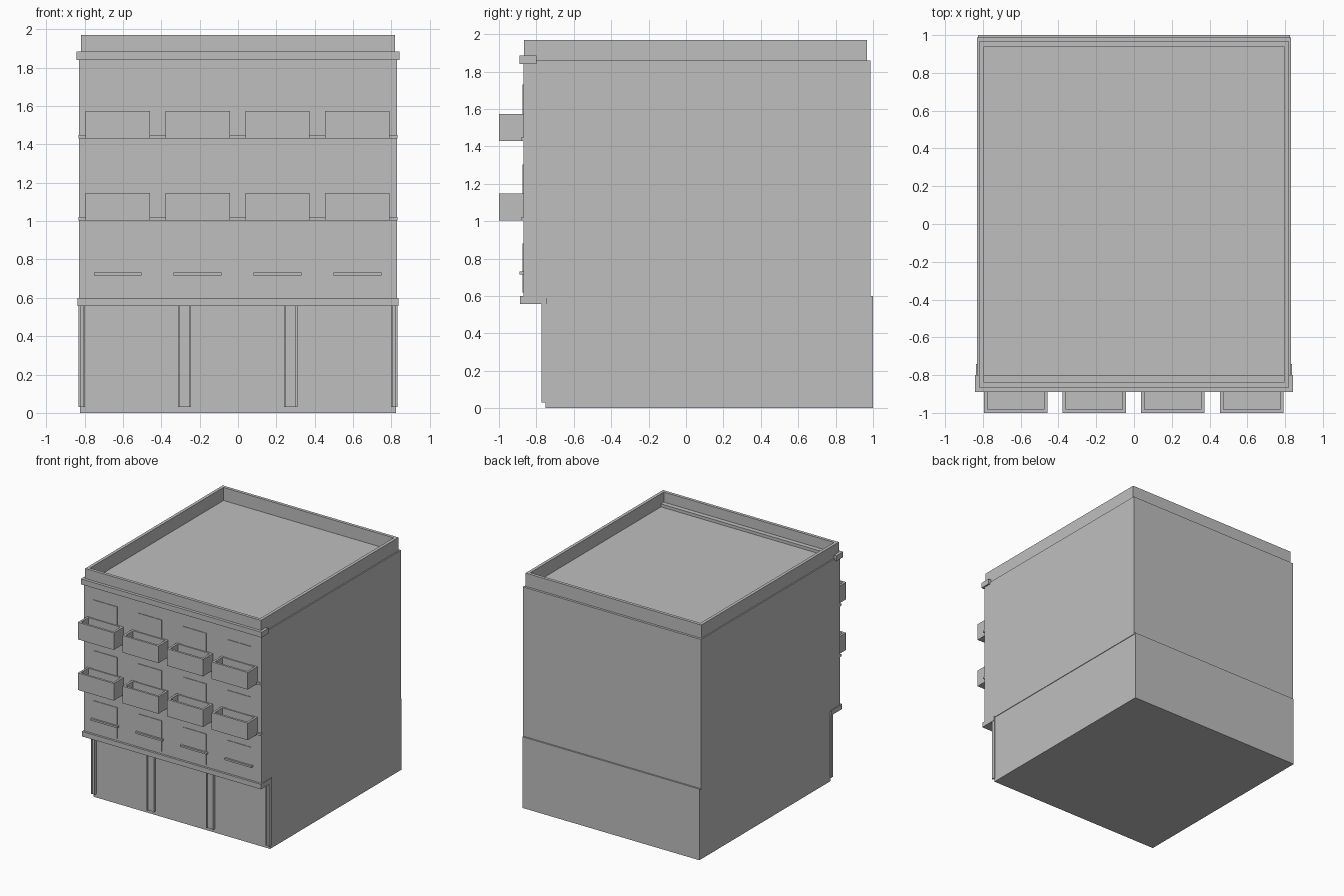
import bpy
import bmesh

cube = bpy.data.objects.get("Cube")
if cube:
    bpy.data.objects.remove(cube, do_unlink=True)

stone = bpy.data.materials.new("plain grey")
stone.use_nodes = True
GREY = (0.52, 0.52, 0.52, 1)
stone.diffuse_color = GREY
stone.node_tree.nodes["Principled BSDF"].inputs["Base Color"].default_value = GREY


def box(name, x, y, z, rim=0, depth=0):
    """Box between (low, high) pairs; a rim hollows the top to the given depth."""
    bm = bmesh.new()
    bmesh.ops.create_cube(bm, size=1)
    for v in bm.verts:
        v.co = [r[0] if c < 0 else r[1] for c, r in zip(v.co, (x, y, z))]
    bm.normal_update()
    if rim:
        top = max(bm.faces, key=lambda f: f.calc_center_median().z)
        bmesh.ops.inset_region(bm, faces=[top], thickness=rim)
        inner = bmesh.ops.extrude_face_region(bm, geom=[top])["geom"]
        bmesh.ops.delete(bm, geom=[top], context='FACES_ONLY')
        verts = [g for g in inner if isinstance(g, bmesh.types.BMVert)]
        bmesh.ops.translate(bm, verts=verts, vec=(0, 0, -depth))
        bmesh.ops.recalc_face_normals(bm, faces=bm.faces)
    mesh = bpy.data.meshes.new(name)
    bm.to_mesh(mesh)
    bm.free()
    mesh.materials.append(stone)
    obj = bpy.data.objects.new(name, mesh)
    bpy.context.collection.objects.link(obj)
    return obj


# Main masses: set-back ground floor, upper storeys, parapet around the roof
box("ground_floor", (-0.825, 0.825), (-0.75, 1.0), (0, 0.6))
box("upper_storeys", (-0.83, 0.83), (-0.87, 0.987), (0.59, 1.858))
box("roof_parapet", (-0.82, 0.82), (-0.865, 0.967), (1.85, 1.97), rim=0.037, depth=0.11)

# Front bands
box("cornice", (-0.843, 0.843), (-0.89, -0.80), (1.84, 1.885))
box("belt_course", (-0.836, 0.836), (-0.888, -0.742), (0.558, 0.6))

# Ground floor pilasters with raised edges
for i, (a, b) in enumerate([(-0.832, -0.797), (-0.313, -0.245), (0.241, 0.309), (0.797, 0.832)]):
    box(f"pilaster_{i}", (a, b), (-0.764, -0.742), (0.03, 0.58))
    for side, x in (("right", a), ("left", b - 0.01)):
        box(f"pilaster_edge_{side}_{i}", (x, x + 0.01), (-0.772, -0.742), (0.03, 0.58))

# Window bays
for i in range(4):
    c = -0.627 + i * 0.4165
    box(f"lower_window_{i}", (c - 0.11, c + 0.11), (-0.875, -0.86), (0.62, 0.88))
    box(f"lower_sill_{i}", (c - 0.125, c + 0.125), (-0.89, -0.86), (0.716, 0.731))
    for j, z in enumerate((1.003, 1.43)):
        box(f"upper_window_{i}_{j}", (c - 0.11, c + 0.11), (-0.875, -0.86), (z, z + 0.3))
        box(f"balcony_{i}_{j}", (c - 0.168, c + 0.168), (-1.0, -0.865), (z, z + 0.144),
            rim=0.026, depth=0.12)

# Ledges running behind the balconies
for j, z in enumerate((1.003, 1.43)):
    box(f"storey_ledge_{j}", (-0.832, 0.832), (-0.882, -0.86), (z, z + 0.018))
